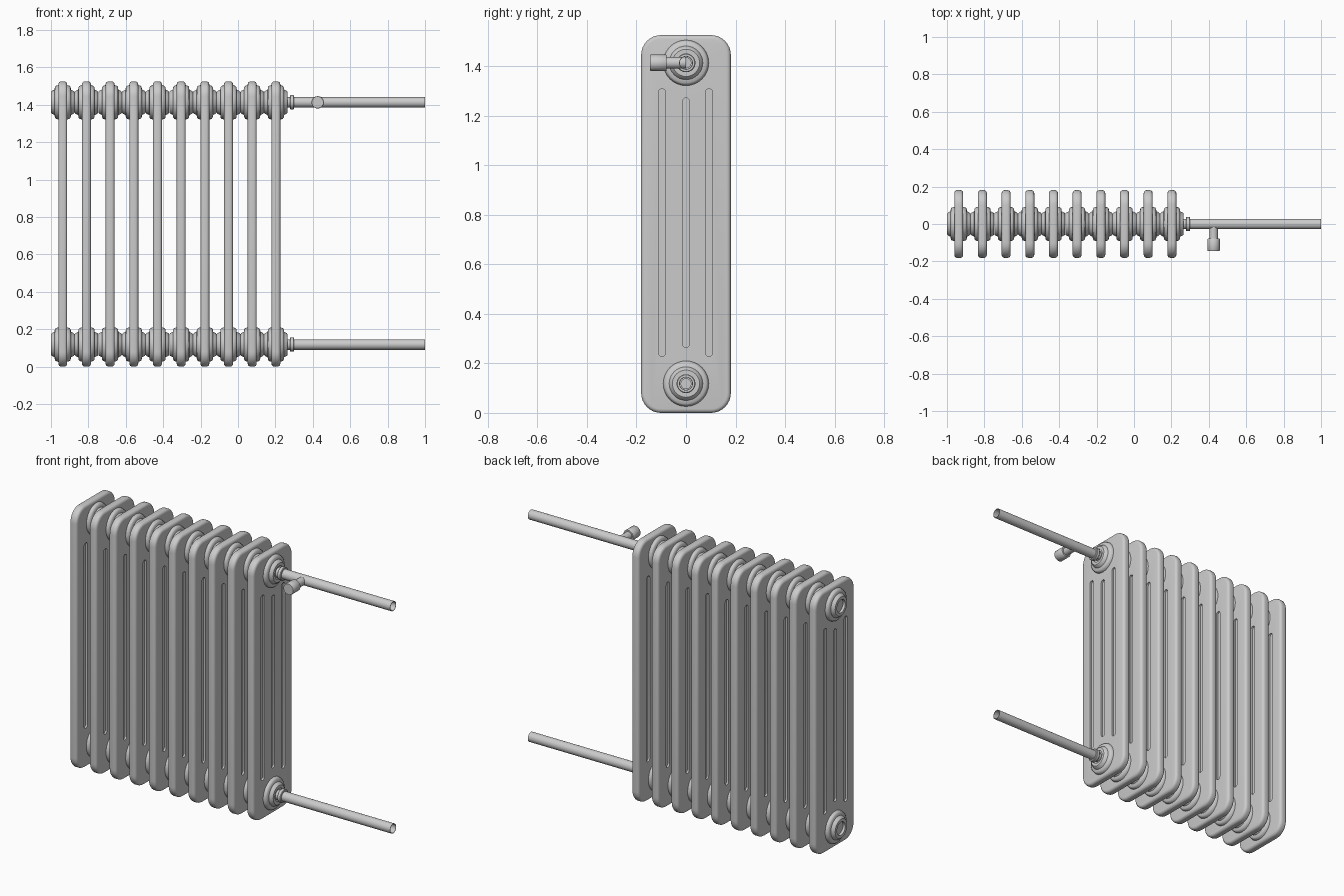
import bpy, bmesh, math
from mathutils import Vector, Matrix

if "Cube" in bpy.data.objects:
    bpy.data.objects.remove(bpy.data.objects["Cube"])

COUNT, PITCH, X0 = 10, 0.1266, -0.937
Z_LOW, Z_HIGH = 0.118, 1.413


def make_object(name, bm):
    bmesh.ops.recalc_face_normals(bm, faces=bm.faces)
    mesh = bpy.data.meshes.new(name)
    bm.to_mesh(mesh)
    bm.free()
    ob = bpy.data.objects.new(name, mesh)
    bpy.context.collection.objects.link(ob)
    return ob


def finish(ob, angle=35):
    """Apply modifiers and smooth while keeping hard edges."""
    bpy.ops.object.select_all(action='DESELECT')
    ob.select_set(True)
    bpy.context.view_layer.objects.active = ob
    bpy.ops.object.convert(target='MESH')
    bpy.ops.object.shade_smooth_by_angle(angle=math.radians(angle))


def rounded_prism(bm, y, z, hy, hz, r, x1, x2, seg=8):
    """Rounded rectangle in the YZ plane, extruded from x1 to x2."""
    pts = []
    for k, (sy, sz) in enumerate([(1, 1), (-1, 1), (-1, -1), (1, -1)]):
        for i in range(seg + 1):
            a = math.pi / 2 * (k + i / seg)
            pts.append((y + sy * (hy - r) + r * math.cos(a),
                        z + sz * (hz - r) + r * math.sin(a)))
    verts = [bm.verts.new((x1, p, q)) for p, q in pts]
    bmesh.ops.remove_doubles(bm, verts=verts, dist=1e-5)
    verts = [v for v in verts if v.is_valid]
    face = bm.faces.new(verts)
    ext = bmesh.ops.extrude_face_region(bm, geom=[face])['geom']
    moved = [v for v in ext if isinstance(v, bmesh.types.BMVert)]
    bmesh.ops.translate(bm, verts=moved, vec=(x2 - x1, 0, 0))


def lathe(name, profile, loc, axis='X', closed=False, seg=32):
    """Revolve (along, radius) points about the X axis, or about Y."""
    bm = bmesh.new()
    vs = [bm.verts.new((x, 0, r)) for x, r in profile]
    edges = [bm.edges.new(p) for p in zip(vs, vs[1:])]
    if closed:
        edges.append(bm.edges.new((vs[-1], vs[0])))
    bmesh.ops.spin(bm, geom=vs + edges, cent=(0, 0, 0), axis=(1, 0, 0),
                   angle=2 * math.pi, steps=seg, use_duplicate=False)
    bmesh.ops.remove_doubles(bm, verts=bm.verts, dist=1e-5)
    if axis == 'Y':
        bm.transform(Matrix.Rotation(-math.pi / 2, 4, 'Z'))
    ob = make_object(name, bm)
    ob.location = loc
    return ob


def array(ob):
    m = ob.modifiers.new("repeat", 'ARRAY')
    m.count = COUNT
    m.use_relative_offset = False
    m.use_constant_offset = True
    m.constant_offset_displace = (PITCH, 0, 0)


# Radiator plates: rounded slabs with shallow vertical grooves on both faces
bm = bmesh.new()
rounded_prism(bm, 0, 0.7625, 0.181, 0.7625, 0.08, -0.024, 0.024)
plates = make_object("radiator_plates", bm)
plates.location.x = X0
bev = plates.modifiers.new("rounded_rim", 'BEVEL')
bev.width, bev.segments = 0.016, 4
bev.limit_method, bev.angle_limit = 'ANGLE', math.radians(50)

bm = bmesh.new()
for y, half in [(-0.097, 0.54), (0, 0.503), (0.093, 0.54)]:
    for s in (-1, 1):
        rounded_prism(bm, y, 0.768, 0.0148, half, 0.0145, s * 0.013, s * 0.05, 5)
cutter = make_object("groove_cutter", bm)
cutter.location.x = X0
cutter.hide_render = True
cut = plates.modifiers.new("grooves", 'BOOLEAN')
cut.operation, cut.solver, cut.object = 'DIFFERENCE', 'EXACT', cutter
array(plates)
bpy.context.view_layer.update()
finish(plates)
bpy.data.objects.remove(cutter)

# Stepped hubs joining the plates, hollow through the middle
side = [(0.063, 0.038), (0.063, 0.055), (0.058, 0.061), (0.044, 0.068),
        (0.042, 0.082), (0.037, 0.088), (0.024, 0.092)]
hub = side + [(-x, r) for x, r in reversed(side)]

# Thin pipes with a collar near the hub
pipe = [(0.2, 0.028), (1.0, 0.028), (1.0, 0.025), (0.2, 0.025)]
collar = [(0.278, 0.02), (0.278, 0.035), (0.281, 0.038),
          (0.297, 0.038), (0.3, 0.035), (0.3, 0.02)]

for level, z in [("lower", Z_LOW), ("upper", Z_HIGH)]:
    hubs = lathe(level + "_hubs", hub, (X0, 0, z), closed=True)
    array(hubs)
    finish(hubs)
    finish(lathe(level + "_pipe", pipe, (0, 0, z), closed=True))
    finish(lathe(level + "_collar", collar, (0, 0, z), closed=True))
    # Inner plugs that close the hub bores
    for end, x in [("left", -0.975), ("right", 0.25)]:
        finish(lathe(f"{level}_{end}_plug",
                     [(-0.01, 0), (-0.01, 0.039), (0.01, 0.039), (0.01, 0)],
                     (x, 0, z)))

# Valve on the upper pipe: stem and knob pointing to the front
finish(lathe("valve_stem", [(0.0, 0), (0.0, 0.023), (0.085, 0.023), (0.085, 0)],
             (0.426, 0, Z_HIGH), 'Y'))
finish(lathe("valve_knob", [(0.078, 0), (0.078, 0.031), (0.081, 0.033),
                            (0.142, 0.033), (0.145, 0.031), (0.145, 0)],
             (0.426, 0, Z_HIGH), 'Y'))
